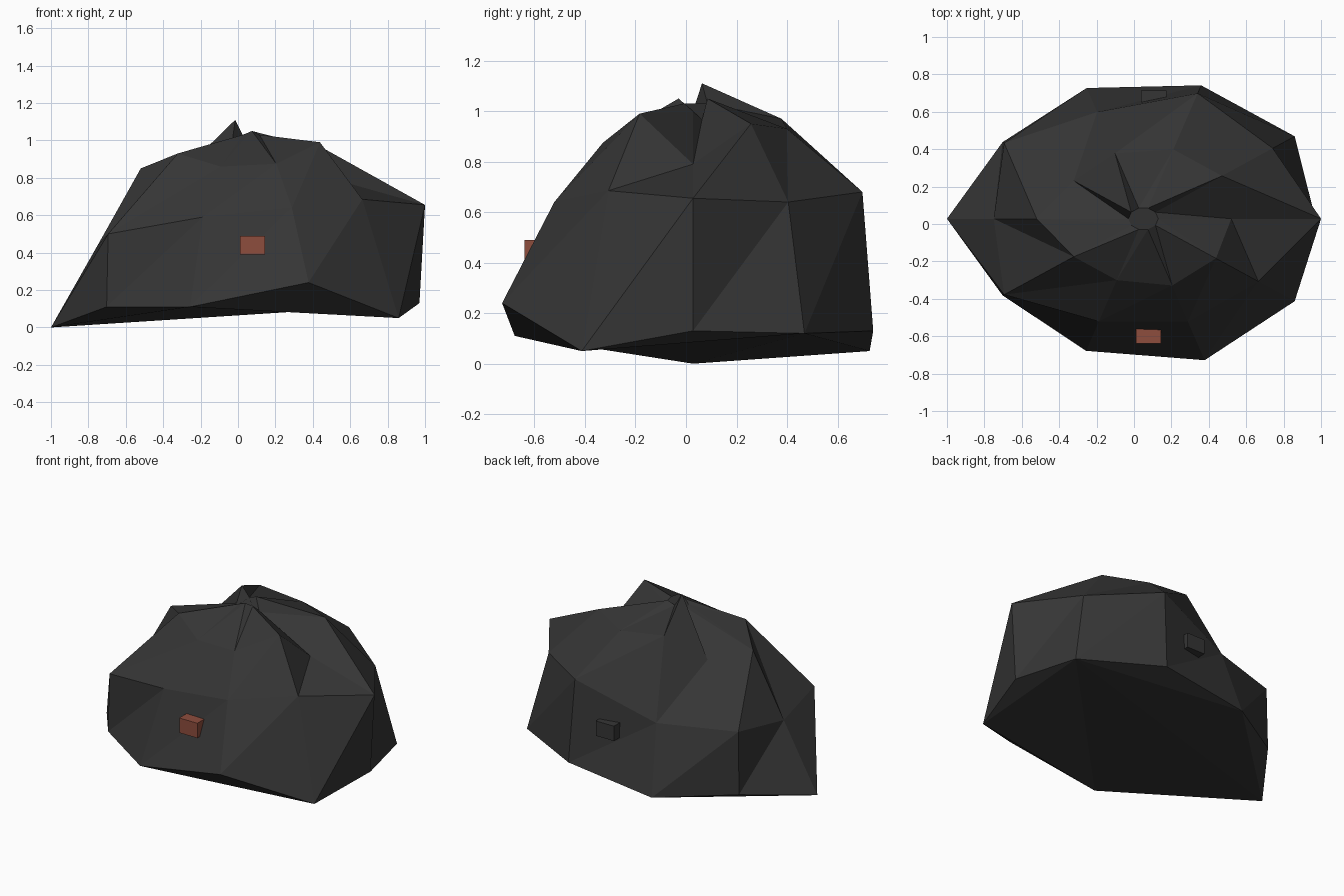
import bpy, bmesh, math

if "Cube" in bpy.data.objects:
    bpy.data.objects.remove(bpy.data.objects["Cube"])

def material(name, color):
    m = bpy.data.materials.new(name)
    m.diffuse_color = (*color, 1)
    m.use_nodes = True
    m.node_tree.nodes["Principled BSDF"].inputs["Base Color"].default_value = m.diffuse_color
    return m

COAL = material("charcoal", (0.036, 0.036, 0.036))
RUST = material("rust_red", (0.27, 0.075, 0.047))

def finish(name, bm, mat):
    bmesh.ops.recalc_face_normals(bm, faces=bm.faces)
    me = bpy.data.meshes.new(name)
    bm.to_mesh(me)
    bm.free()
    me.materials.append(mat)
    ob = bpy.data.objects.new(name, me)
    bpy.context.collection.objects.link(ob)
    return ob

# Boulder: four ten-sided elliptical rings, each with uneven radii and heights
N = 10
RINGS = [
    ([.92, 1, 1, .98, .93, 1.05, .93, .99, 1.06, 1],
     [.13, .12, .13, .05, .08, 0, .11, .11, .24, .05]),
    ([.95, .855, .94, .80, .92, .80, .92, .77, .77, .76],
     [.655, .64, .68, .49, .50, .44, .50, .59, .64, .685]),
    ([.47, .52, .52, .49, .46, .57, .46, .46, .50, .48],
     [.79, .95, .93, .97, .81, .85, .93, .86, .875, .99]),
    ([.08] * N,
     [1.0, .965, 1.05, 1.03, 1.11, 1.0, 1.01, 1.03, 1.05, 1.03]),
]
bm = bmesh.new()
rings = []
for radii, heights in RINGS:
    ring = []
    for k, (r, z) in enumerate(zip(radii, heights)):
        a = 2 * math.pi * k / N
        ring.append(bm.verts.new((.05 + r * math.cos(a), .028 + .75 * r * math.sin(a), z)))
    rings.append(ring)
for lo, hi in zip(rings, rings[1:]):
    for k in range(N):
        j = (k + 1) % N
        bm.faces.new((lo[k], lo[j], hi[j]))
        bm.faces.new((lo[k], hi[j], hi[k]))
bm.faces.new(rings[-1])

# Underside: corner triangles around a five-sided middle
base = rings[0]
for k in range(1, N, 2):
    bm.faces.new((base[k], base[(k + 2) % N], base[(k + 1) % N]))
for tri in ((1, 5, 3), (1, 7, 5), (1, 9, 7)):
    bm.faces.new([base[i] for i in tri])
finish("boulder", bm, COAL)

# Small blocks set into the front and back
def block(name, center, size, mat):
    bm = bmesh.new()
    bmesh.ops.create_cube(bm, size=1)
    bmesh.ops.scale(bm, vec=size, verts=bm.verts)
    bmesh.ops.translate(bm, vec=center, verts=bm.verts)
    finish(name, bm, mat)

block("front_block", (.077, -.60, .44), (.135, .08, .10), RUST)
block("back_block", (.105, .675, .40), (.135, .08, .10), COAL)
